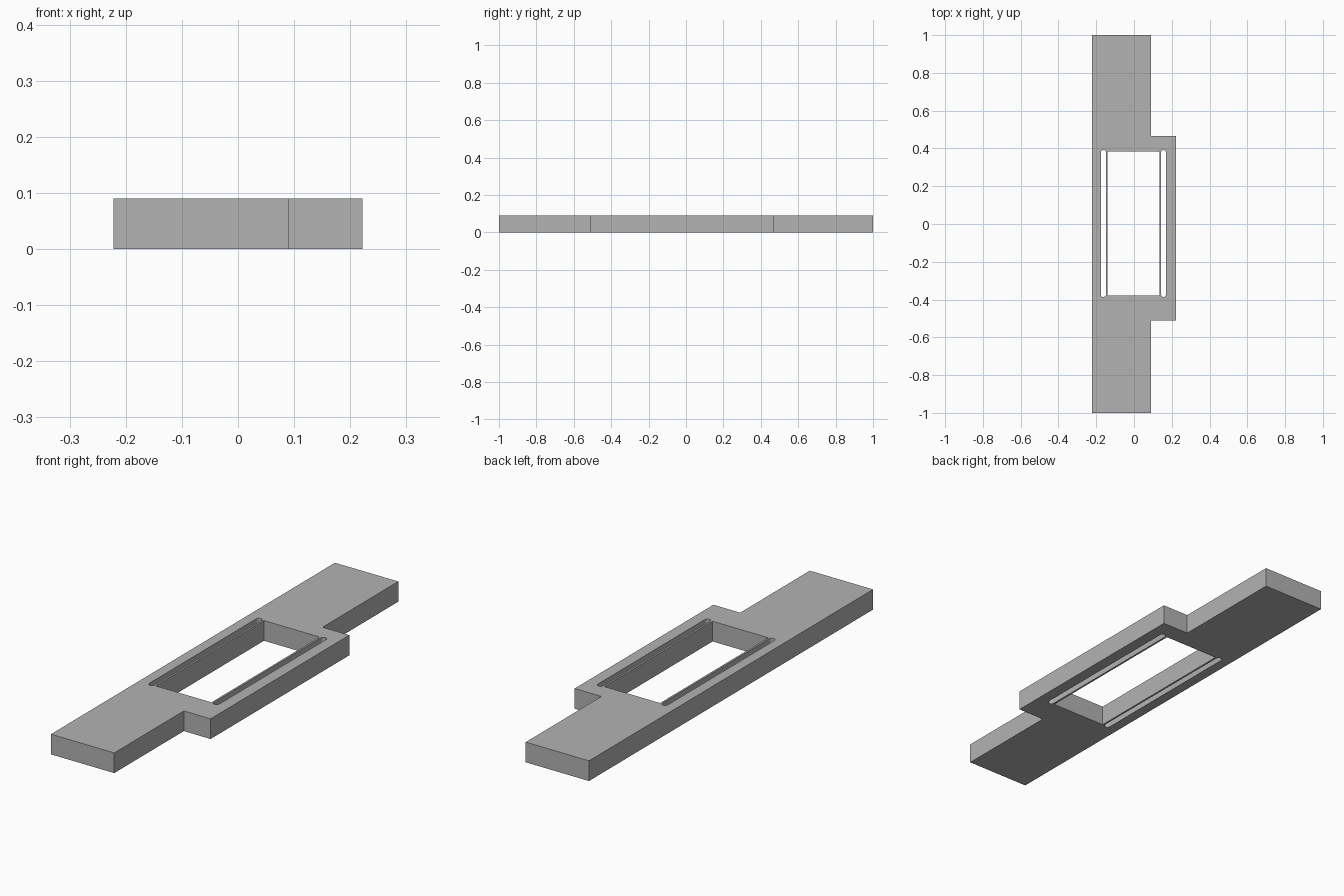
import bpy, bmesh
from math import cos, sin, pi

cube = bpy.data.objects.get("Cube")
if cube:
    bpy.data.objects.remove(cube)

THICKNESS = 0.09

grey = bpy.data.materials.new("plain grey")
grey.use_nodes = True
colour = (0.45, 0.45, 0.45, 1)
grey.diffuse_color = colour
grey.node_tree.nodes["Principled BSDF"].inputs["Base Color"].default_value = colour


def rectangle(x0, x1, y0, y1):
    return [(x0, y0), (x1, y0), (x1, y1), (x0, y1)]


def slot(x, y0, y1, r, steps=8):
    """Long narrow slot with round ends."""
    angles = [pi * i / steps for i in range(steps + 1)]
    top = [(x + r * cos(a), y1 - r + r * sin(a)) for a in angles]
    bottom = [(x - r * cos(a), y0 + r - r * sin(a)) for a in angles]
    return top + bottom


# Plate outline: long strip with a wider shoulder on one side
outline = [(-0.222, -1), (0.09, -1), (0.09, -0.51), (0.222, -0.51),
           (0.222, 0.467), (0.09, 0.467), (0.09, 1), (-0.222, 1)]

# Central window and the slot along each of its long sides
window = rectangle(-0.14, 0.134, -0.379, 0.383)
slots = [slot(-0.003 + side * 0.159, -0.387, 0.392, 0.0135) for side in (-1, 1)]

bm = bmesh.new()
for loop in [outline, window, *slots]:
    verts = [bm.verts.new((x, y, 0)) for x, y in loop]
    for a, b in zip(verts, verts[1:] + verts[:1]):
        bm.edges.new((a, b))

# Fill the profile around its holes and raise it to full thickness
bmesh.ops.triangle_fill(bm, edges=bm.edges[:], use_beauty=True, normal=(0, 0, 1))
raised = bmesh.ops.extrude_face_region(bm, geom=bm.faces[:], use_keep_orig=True)
top_verts = [g for g in raised["geom"] if isinstance(g, bmesh.types.BMVert)]
bmesh.ops.translate(bm, verts=top_verts, vec=(0, 0, THICKNESS))
bmesh.ops.recalc_face_normals(bm, faces=bm.faces[:])

mesh = bpy.data.meshes.new("slotted_plate")
bm.to_mesh(mesh)
bm.free()
mesh.materials.append(grey)
plate = bpy.data.objects.new("slotted_plate", mesh)
bpy.context.collection.objects.link(plate)

# Smooth the round slot ends, keep every corner sharp
bpy.context.view_layer.objects.active = plate
plate.select_set(True)
bpy.ops.object.shade_smooth_by_angle(angle=pi / 6)
